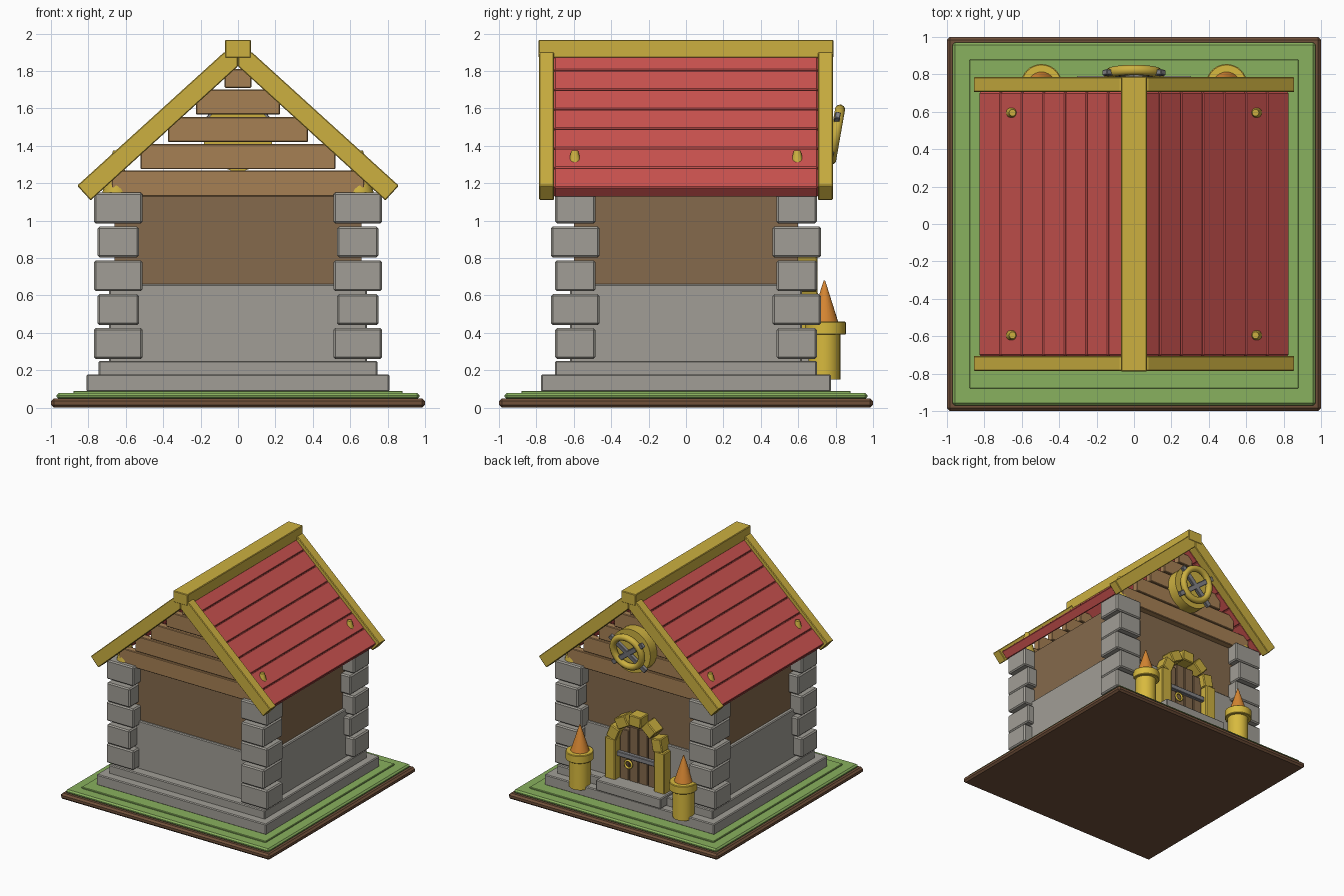
import bpy, bmesh, math, random
from mathutils import Matrix, Vector

old = bpy.data.objects.get("Cube")
if old:
    bpy.data.objects.remove(old, do_unlink=True)
random.seed(4)


def material(name, rgb):
    lin = [((c / 255 + 0.055) / 1.055) ** 2.4 for c in rgb] + [1]
    m = bpy.data.materials.new(name)
    m.use_nodes = True
    m.diffuse_color = lin
    m.node_tree.nodes["Principled BSDF"].inputs["Base Color"].default_value = lin
    return m


SOIL = material("soil brown", (112, 80, 58))
GRASS = material("grass green", (137, 177, 94))
STONE = material("stone grey", (161, 158, 150))
WALL = material("wall brown", (133, 106, 76))
WOOD = material("light wood", (166, 128, 84))
RED = material("roof red", (204, 83, 80))
GOLD = material("trim gold", (204, 176, 64))
BRIGHT = material("bright gold", (216, 186, 62))
ORANGE = material("flame orange", (214, 134, 50))
IRON = material("iron grey", (132, 132, 136))


def finish(name, bm, mat, bevel=0.0, smooth=False):
    bmesh.ops.recalc_face_normals(bm, faces=bm.faces)
    me = bpy.data.meshes.new(name)
    bm.to_mesh(me)
    bm.free()
    me.materials.append(mat)
    ob = bpy.data.objects.new(name, me)
    bpy.context.collection.objects.link(ob)
    if bevel:
        mod = ob.modifiers.new("Bevel", "BEVEL")
        mod.width = bevel
        mod.segments = 1
    if smooth:
        bpy.ops.object.select_all(action="DESELECT")
        ob.select_set(True)
        bpy.context.view_layer.objects.active = ob
        bpy.ops.object.shade_smooth_by_angle(angle=math.radians(40))
    return ob


def block(name, mat, center, size, rot_y=0.0, rot_x=0.0, bevel=0.007):
    bm = bmesh.new()
    bmesh.ops.create_cube(bm, size=1)
    m = (Matrix.Translation(center) @ Matrix.Rotation(rot_x, 4, "X")
         @ Matrix.Rotation(rot_y, 4, "Y") @ Matrix.Diagonal((*size, 1)))
    bm.transform(m)
    return finish(name, bm, mat, bevel)


def slab(name, mat, hx, hy, z0, z1, bevel=0.007):
    return block(name, mat, (0, 0, (z0 + z1) / 2), (hx * 2, hy * 2, z1 - z0), bevel=bevel)


def cone(name, mat, base, r0, r1, height, rot_x=0.0, sides=32, bevel=0.0):
    bm = bmesh.new()
    bmesh.ops.create_cone(bm, cap_ends=True, segments=sides, radius1=r0, radius2=r1, depth=height)
    bm.transform(Matrix.Translation(base) @ Matrix.Rotation(rot_x, 4, "X")
                 @ Matrix.Translation((0, 0, height / 2)))
    return finish(name, bm, mat, bevel, True)


def ring(name, mat, center, major, minor, rot_x):
    bm = bmesh.new()
    n, k = 32, 10
    rows = []
    for i in range(n):
        a = math.tau * i / n
        rows.append([bm.verts.new(((major + minor * math.cos(b)) * math.cos(a),
                                   (major + minor * math.cos(b)) * math.sin(a),
                                   minor * math.sin(b)))
                     for b in (math.tau * j / k for j in range(k))])
    for i in range(n):
        p, q = rows[i], rows[(i + 1) % n]
        for j in range(k):
            bm.faces.new((p[j], q[j], q[(j + 1) % k], p[(j + 1) % k]))
    bm.transform(Matrix.Translation(center) @ Matrix.Rotation(rot_x, 4, "X"))
    return finish(name, bm, mat, smooth=True)


def prism(name, mat, pts, y0, y1, bevel=0.005):
    bm = bmesh.new()
    f = bm.faces.new([bm.verts.new((x, y0, z)) for x, z in pts])
    ext = bmesh.ops.extrude_face_region(bm, geom=[f])
    verts = [v for v in ext["geom"] if isinstance(v, bmesh.types.BMVert)]
    bmesh.ops.translate(bm, verts=verts, vec=(0, y1 - y0, 0))
    return finish(name, bm, mat, bevel)


# Ground and foundation
slab("soil_base", SOIL, 1, 1, 0, 0.05, 0.015)
slab("grass", GRASS, 0.97, 0.97, 0.045, 0.078, 0.012)
slab("grass_step", GRASS, 0.88, 0.88, 0.07, 0.09, 0.004)
slab("foundation", STONE, 0.81, 0.775, 0.085, 0.178)
slab("foundation_step", STONE, 0.745, 0.70, 0.17, 0.25)

# Walls
slab("stone_wall", STONE, 0.69, 0.62, 0.24, 0.66)
slab("wood_wall", WALL, 0.66, 0.60, 0.65, 1.14, 0)

# Corner stones with alternating long sides, and the tapered roof pins above
for sx in (-1, 1):
    for sy in (-1, 1):
        for row in range(5):
            size = (0.22, 0.26, 0.165) if row % 2 else (0.26, 0.215, 0.165)
            block("corner_stone", STONE, (sx * 0.64, sy * 0.592, 0.343 + row * 0.181), size, bevel=0.01)
        cone("roof_pin", GOLD, (sx * 0.65, sy * 0.595, 1.15), 0.075, 0.018, 0.225, sides=16)

# Gable boards and barge boards
gable = [(0.675, 1.13, 1.268), (0.52, 1.275, 1.41), (0.375, 1.42, 1.555),
         (0.225, 1.567, 1.70), (0.072, 1.71, 1.81)]
rake = [(0, 1.9), (0.075, 1.9), (0.86, 1.187), (0.788, 1.108), (0, 1.825)]
for sy in (-1, 1):
    for hx, z0, z1 in gable:
        block("gable_board", WOOD, (0, sy * 0.63, (z0 + z1) / 2), (hx * 2, 0.06, z1 - z0), bevel=0.005)
    for sx in (-1, 1):
        prism("barge_board", GOLD, [(sx * x, z) for x, z in rake], sy * 0.705, sy * 0.785)

# Roof planks and ridge
slope = math.atan2(0.713, 0.785)
for s in (-1, 1):
    for i in range(7):
        x = 0.83 - (i + 0.5) * 0.115
        z = 1.933 - x * math.tan(slope)
        block("roof_plank", RED,
              (s * (x - 0.0375 * math.sin(slope)), 0, z - 0.0375 * math.cos(slope)),
              (0.1535, 1.41, 0.075), rot_y=s * slope, bevel=0.006)
slab("ridge_beam", GOLD, 0.07, 0.788, 1.87, 1.967, 0.005)

# Back door: step, planks, frame, arch, hinges bar and handle
block("door_step", STONE, (0, 0.70, 0.225), (0.62, 0.18, 0.09))
for i in range(4):
    x = (i - 1.5) * 0.09
    top = 0.74 if i in (1, 2) else 0.70
    block("door_plank", WALL, (x, 0.625, (0.25 + top) / 2), (0.084, 0.05, top - 0.25), bevel=0.005)
block("door_bar", IRON, (0, 0.665, 0.49), (0.37, 0.035, 0.04), bevel=0.004)
ring("door_handle", BRIGHT, (0.08, 0.672, 0.42), 0.032, 0.009, math.pi / 2)
for s in (-1, 1):
    block("door_post", GOLD, (s * 0.235, 0.645, 0.44), (0.1, 0.12, 0.36))
for i in range(5):
    a = math.radians(18 + 36 * i)
    block("arch_stone", GOLD, (0.22 * math.cos(a), 0.648, 0.6 + 0.22 * math.sin(a)),
          (0.095, 0.11, 0.115), rot_y=-a + random.uniform(-0.15, 0.15))

# Torch columns beside the door
for s in (-1, 1):
    x = s * 0.495
    cone("torch_column", BRIGHT, (x, 0.74, 0.15), 0.085, 0.085, 0.25)
    cone("torch_collar", BRIGHT, (x, 0.745, 0.39), 0.11, 0.11, 0.07, bevel=0.005)
    cone("torch_flame", ORANGE, (x, 0.74, 0.455), 0.075, 0.004, 0.225, sides=24)

# Round gable emblem: backing disc, tilted ring and crossed bars
cone("emblem_disc", GOLD, (0, 0.75, 1.45), 0.185, 0.185, 0.1, rot_x=math.pi / 2)
tilt = math.radians(-10)
ring("emblem_ring", GOLD, (0, 0.80, 1.46), 0.135, 0.028, math.pi / 2 + tilt)
for s in (-1, 1):
    block("emblem_bar", IRON, (0, 0.79, 1.445), (0.40, 0.03, 0.042),
          rot_y=s * math.radians(38), rot_x=tilt, bevel=0.004)
